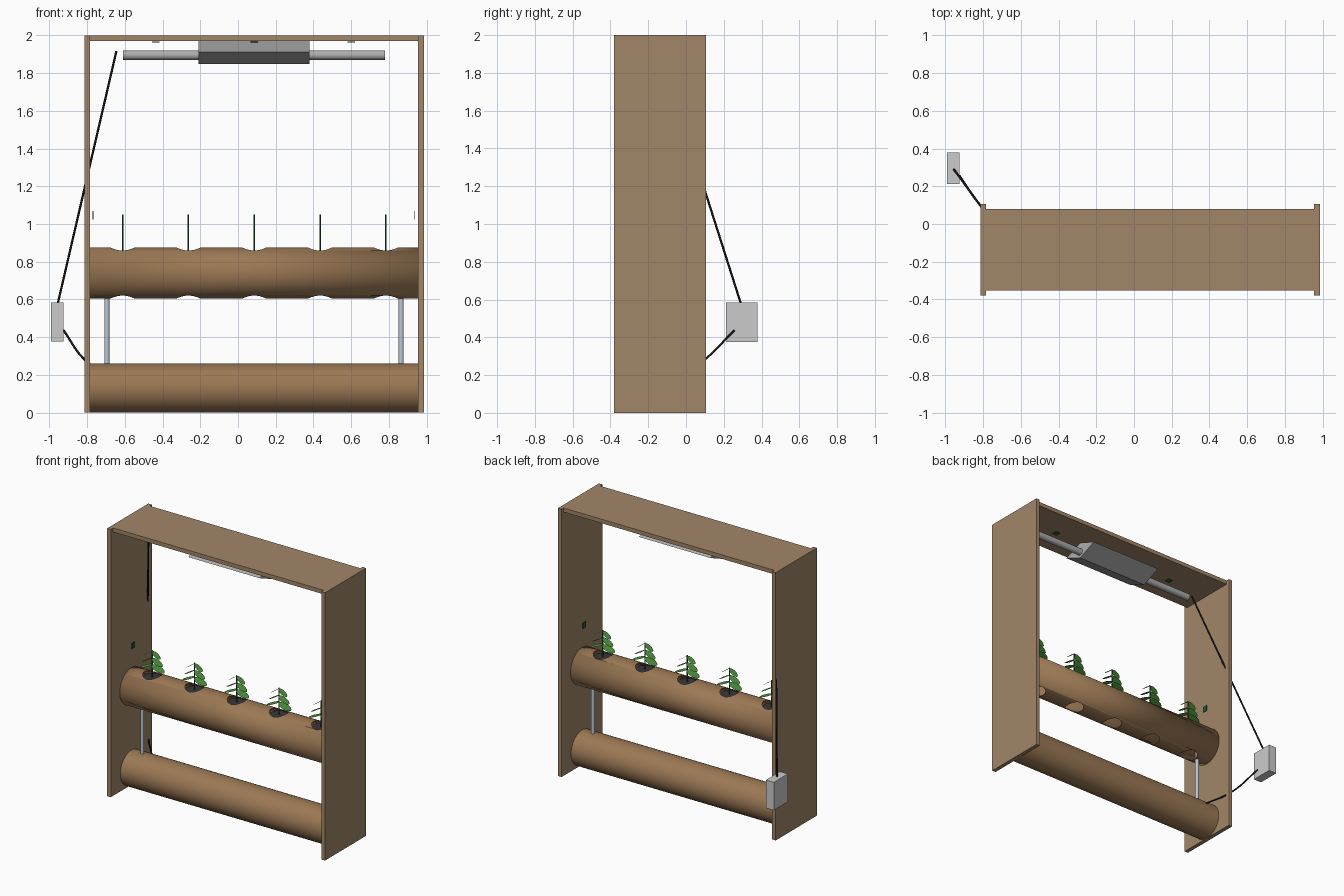
import bpy, bmesh
from math import pi, sin, cos
from mathutils import Vector

if "Cube" in bpy.data.objects:
    bpy.data.objects.remove(bpy.data.objects["Cube"])

YC = -0.1375                      # shared depth centre of frame, logs and lamp
PLANT_X = [-0.612 + 0.349 * i for i in range(5)]


def mat(name, r, g, b):
    m = bpy.data.materials.new(name)
    m.diffuse_color = (r, g, b, 1)
    m.use_nodes = True
    m.node_tree.nodes["Principled BSDF"].inputs["Base Color"].default_value = m.diffuse_color
    return m


WOOD = mat("wood", 0.36, 0.24, 0.14)
BARK = mat("log_brown", 0.33, 0.19, 0.09)
STEEL = mat("steel", 0.5, 0.58, 0.66)
LAMP = mat("lamp_grey", 0.42, 0.42, 0.42)
BLACK = mat("cable_black", 0.01, 0.01, 0.01)
SOIL = mat("soil", 0.04, 0.04, 0.045)
LEAF = mat("leaf_green", 0.08, 0.3, 0.05)
STEM = mat("stem_green", 0.02, 0.1, 0.03)
CHIP = mat("chip_green", 0.01, 0.12, 0.05)


def make(name, bm, m, smooth=False):
    me = bpy.data.meshes.new(name)
    bmesh.ops.recalc_face_normals(bm, faces=bm.faces)
    bm.to_mesh(me)
    bm.free()
    ob = bpy.data.objects.new(name, me)
    bpy.context.collection.objects.link(ob)
    if m:
        me.materials.append(m)
    if smooth:
        bpy.ops.object.select_all(action='DESELECT')
        ob.select_set(True)
        bpy.context.view_layer.objects.active = ob
        bpy.ops.object.shade_smooth_by_angle()
    return ob


def box(name, lo, hi, m):
    bm = bmesh.new()
    bmesh.ops.create_cube(bm, size=1)
    lo, hi = Vector(lo), Vector(hi)
    for v in bm.verts:
        v.co = Vector([(lo[i] + hi[i]) / 2 + v.co[i] * (hi[i] - lo[i]) for i in range(3)])
    return make(name, bm, m)


def rod(name, a, b, r, m, sides=48, r2=None, caps=True):
    a, b = Vector(a), Vector(b)
    bm = bmesh.new()
    bmesh.ops.create_cone(bm, cap_ends=caps, segments=sides, radius1=r,
                          radius2=r if r2 is None else r2, depth=(b - a).length)
    rot = (b - a).to_track_quat('Z', 'Y')
    for v in bm.verts:
        v.co = rot @ v.co + (a + b) / 2
    return make(name, bm, m, True)


def cable(name, pts):
    cu = bpy.data.curves.new(name, 'CURVE')
    cu.dimensions = '3D'
    cu.bevel_depth = 0.006
    cu.bevel_resolution = 2
    cu.use_fill_caps = True
    sp = cu.splines.new('BEZIER')
    sp.bezier_points.add(len(pts) - 1)
    for p, co in zip(sp.bezier_points, pts):
        p.co = co
        p.handle_left_type = p.handle_right_type = 'AUTO'
    cu.materials.append(BLACK)
    bpy.context.collection.objects.link(bpy.data.objects.new(name, cu))


# Frame
box("left_panel", (-0.815, -0.38, 0), (-0.785, 0.105, 2), WOOD)
box("right_panel", (0.955, -0.38, 0), (0.985, 0.105, 2), WOOD)
box("top_panel", (-0.785, -0.352, 1.97), (0.955, 0.08, 2), WOOD)

# Lower log and hollow planter log with holes through top and bottom
rod("lower_log", (-0.785, YC, 0.13), (0.955, YC, 0.13), 0.13, BARK, 64)
planter = rod("planter_log", (-0.785, YC, 0.74), (0.955, YC, 0.74), 0.13, BARK, 64, caps=False)
solid = planter.modifiers.new("wall", 'SOLIDIFY')
solid.thickness = 0.006
solid.offset = -1
bm = bmesh.new()
for x in PLANT_X:
    ret = bmesh.ops.create_cone(bm, cap_ends=True, segments=32, radius1=0.065,
                                radius2=0.065, depth=0.4)
    bmesh.ops.translate(bm, verts=ret["verts"], vec=(x, YC, 0.74))
cutter = make("hole_cutter", bm, None)
cutter.hide_render = True
cutter.hide_viewport = False
cutter.display_type = 'WIRE'
cut = planter.modifiers.new("holes", 'BOOLEAN')
cut.object = cutter
cut.solver = 'EXACT'
bpy.context.view_layer.update()
dg = bpy.context.evaluated_depsgraph_get()
cut_mesh = bpy.data.meshes.new_from_object(planter.evaluated_get(dg))
planter.modifiers.clear()
planter.data = cut_mesh
bpy.data.objects.remove(cutter)

# Posts between the logs
for side, x in (("left", -0.695), ("right", 0.865)):
    rod(side + "_post", (x, YC, 0.255), (x, YC, 0.616), 0.0135, STEEL, 24)

# Plants: soil cup, stem and three tiers of drooping oval leaves
for i, x in enumerate(PLANT_X):
    rod(f"soil_cup_{i}", (x, YC, 0.80), (x, YC, 0.852), 0.05, SOIL, 24, 0.063)
    rod(f"stem_{i}", (x, YC, 0.85), (x, YC, 1.05), 0.004, STEM, 8)
    bm = bmesh.new()
    for z, reach, drop, half in ((1.045, 0.065, 0.045, 0.024),
                                 (0.993, 0.082, 0.045, 0.03),
                                 (0.942, 0.097, 0.037, 0.036)):
        for s in (-1, 1):
            ring = []
            for k in range(14):
                a = 2 * pi * k / 14
                t = (1 - cos(a)) / 2
                ring.append(bm.verts.new((x + s * reach * t, YC + half * sin(a), z - drop * t)))
            bm.faces.new(ring)
    make(f"leaves_{i}", bm, LEAF)

# Lamp tube and diamond-section hood
rod("lamp_tube", (-0.61, YC, 1.895), (0.78, YC, 1.895), 0.025, LAMP, 32)
bm = bmesh.new()
ends = [[bm.verts.new((x, YC + dy, z)) for dy, z in
         ((-0.15, 1.912), (0, 1.97), (0.15, 1.912), (0, 1.848))] for x in (-0.21, 0.38)]
for e in ends:
    bm.faces.new(e)
for k in range(4):
    n = (k + 1) % 4
    bm.faces.new((ends[0][k], ends[0][n], ends[1][n], ends[1][k]))
make("lamp_hood", bm, LAMP)

# Small sensors on side panels and under the top panel
for side, x in (("left", -0.769), ("right", 0.937)):
    box(side + "_sensor", (x - 0.002, YC - 0.02, 1.025), (x + 0.002, YC + 0.02, 1.068), CHIP)
for i, x in enumerate((-0.435, 0.085, 0.6)):
    box(f"top_sensor_{i}", (x - 0.02, YC - 0.02, 1.963), (x + 0.02, YC + 0.02, 1.967), CHIP)

# Control box and its cables
box("control_box", (-0.99, 0.212, 0.376), (-0.925, 0.378, 0.585), None)
cable("lamp_cable", [(-0.645, -0.135, 1.915), (-0.955, 0.29, 0.58)])
cable("log_cable", [(-0.925, 0.255, 0.437), (-0.815, 0.1, 0.283), (-0.69, -0.03, 0.2)])
